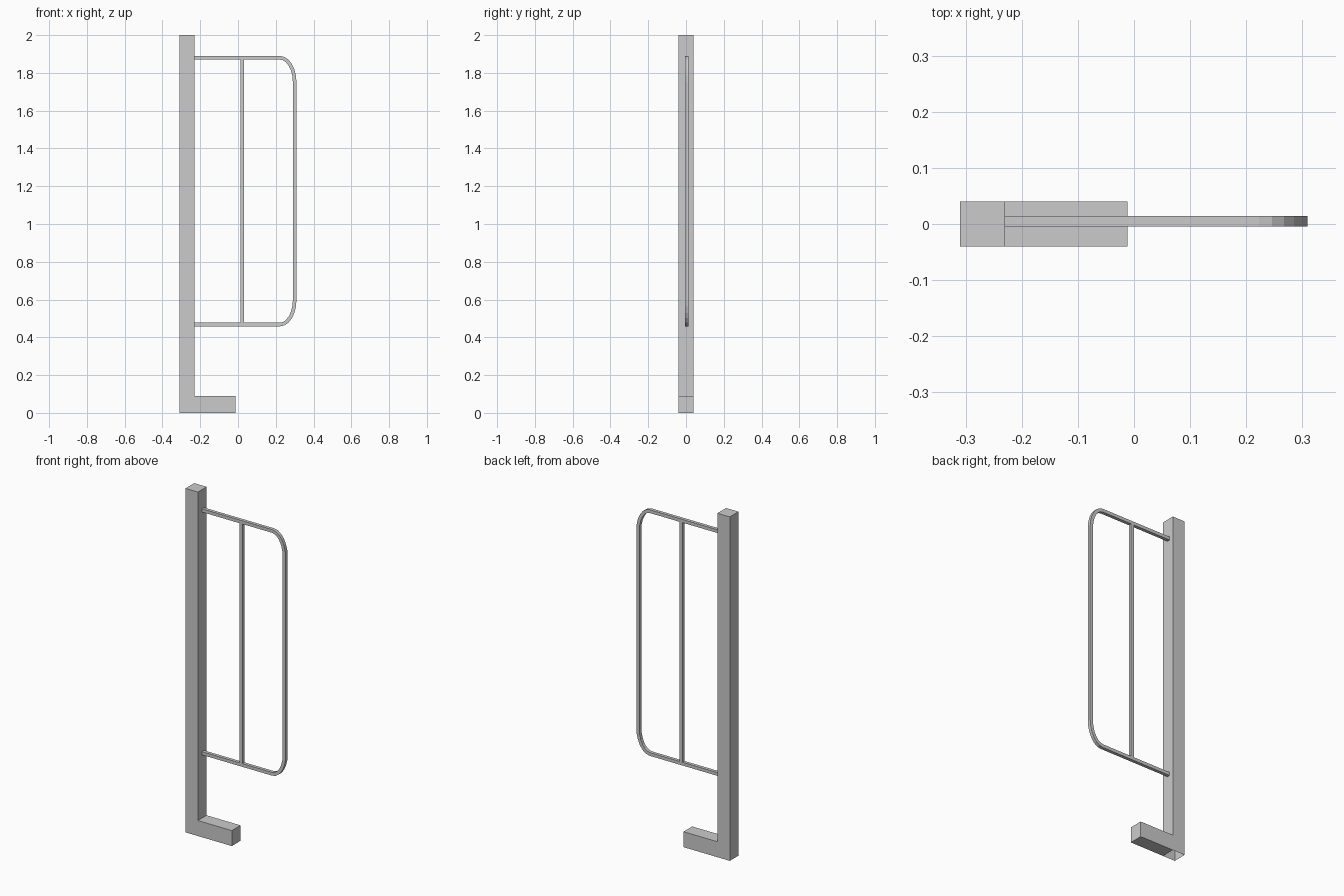
import bpy, bmesh, math
from mathutils import Vector

cube = bpy.data.objects.get("Cube")
if cube:
    bpy.data.objects.remove(cube, do_unlink=True)

grey = bpy.data.materials.new("light_grey")
grey.use_nodes = True
tone = (0.6, 0.6, 0.6, 1)
grey.diffuse_color = tone
grey.node_tree.nodes["Principled BSDF"].inputs["Base Color"].default_value = tone


def finish(name, bm):
    mesh = bpy.data.meshes.new(name)
    bm.to_mesh(mesh)
    bm.free()
    mesh.materials.append(grey)
    obj = bpy.data.objects.new(name, mesh)
    bpy.context.collection.objects.link(obj)
    return obj


def square_bar(name, path, half, y):
    """Sweep a square section along a path of (x, z) points, mitring bends."""
    pts = [Vector(p) for p in path]
    bm = bmesh.new()
    rings = []
    for i, p in enumerate(pts):
        a = (p - pts[i - 1]).normalized() if i else None
        b = (pts[i + 1] - p).normalized() if i < len(pts) - 1 else None
        a, b = a or b, b or a
        t = (a + b).normalized()
        n = Vector((-t.y, t.x)) * half / t.dot(a)
        rings.append([bm.verts.new((p.x + s * n.x, y + d * half, p.y + s * n.y))
                      for s, d in ((1, 1), (1, -1), (-1, -1), (-1, 1))])
    for r, q in zip(rings, rings[1:]):
        for k in range(4):
            m = (k + 1) % 4
            bm.faces.new((r[k], r[m], q[m], q[k]))
    bm.faces.new(rings[0])
    bm.faces.new(rings[-1])
    bmesh.ops.recalc_face_normals(bm, faces=bm.faces)
    return finish(name, bm)


# Post with foot: L profile extruded in depth, open below the post
left, inner, toe, foot_top, depth = -0.31, -0.23, -0.012, 0.09, 0.04
profile = [(left, 0), (inner, 0), (toe, 0), (toe, foot_top),
           (inner, foot_top), (inner, 2), (left, 2)]
bm = bmesh.new()
face = bm.faces.new([bm.verts.new((x, -depth, z)) for x, z in profile])
ext = bmesh.ops.extrude_face_region(bm, geom=[face], use_keep_orig=True)
for v in ext["geom"]:
    if isinstance(v, bmesh.types.BMVert):
        v.co.y = depth
bmesh.ops.recalc_face_normals(bm, faces=bm.faces)
open_end = [f for f in bm.faces
            if all(v.co.z < 0.01 and v.co.x < inner + 0.01 for v in f.verts)]
bmesh.ops.delete(bm, geom=open_end, context="FACES")
finish("post_with_foot", bm)

# Frame: one bar with two rounded outer corners
half, bar_y = 0.0095, 0.005
outer, low, high = 0.3, 0.468, 1.88
rx, rz, steps = 0.078, 0.13, 6
angles = [math.pi / 2 * i / steps for i in range(steps + 1)]
upper = [(outer - rx + rx * math.sin(a), high - rz + rz * math.cos(a)) for a in angles]
lower = [(x, low + high - z) for x, z in reversed(upper)]
square_bar("outer_frame", [(inner, high)] + upper + lower + [(inner, low)], half, bar_y)

# Middle upright between the two rails
square_bar("middle_upright", [(0.022, low + half), (0.022, high - half)], half, bar_y)
